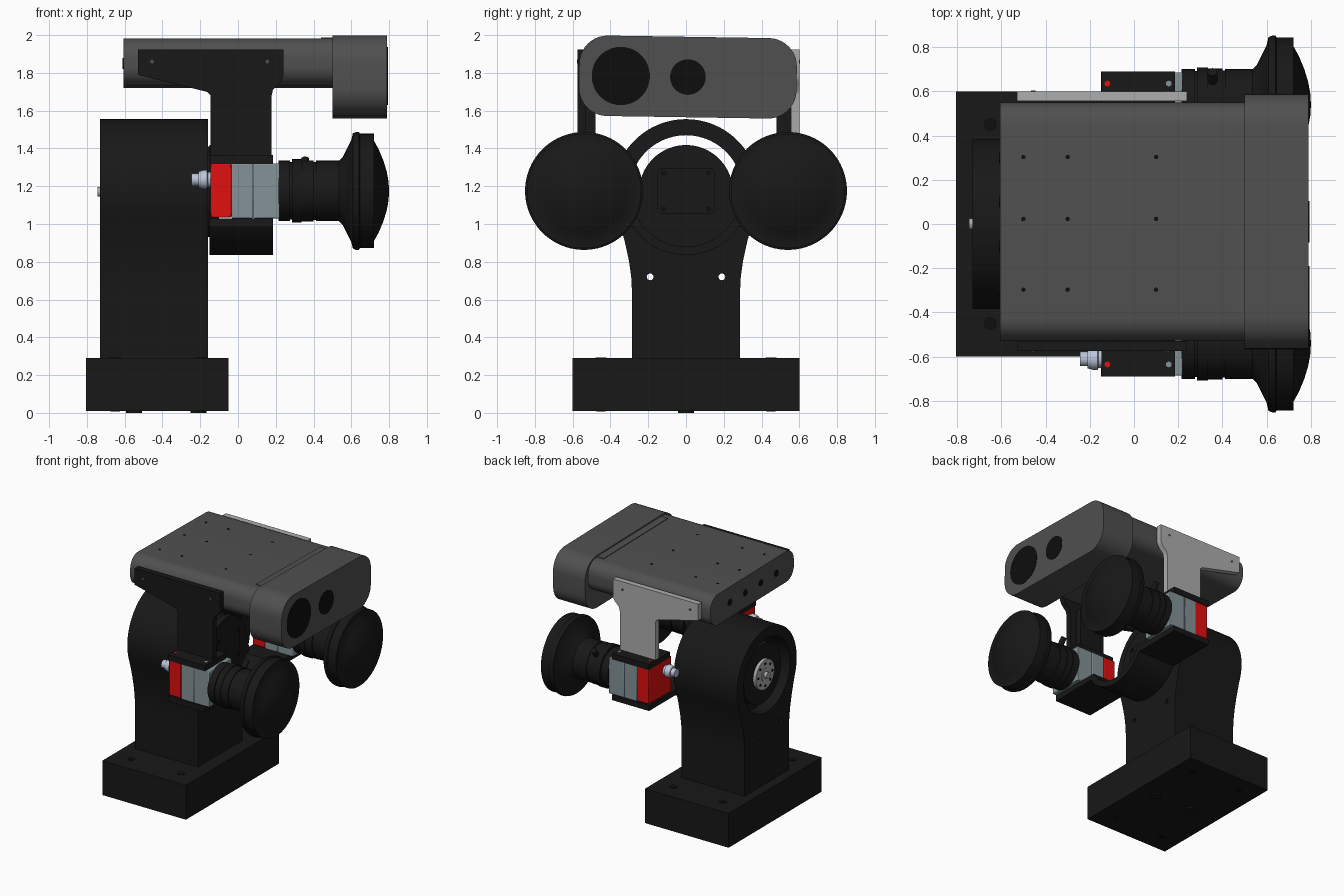
import bpy, bmesh
from math import sin, cos, pi, radians
from mathutils import Matrix, Vector

if "Cube" in bpy.data.objects:
    bpy.data.objects.remove(bpy.data.objects["Cube"])


def material(name, rgb):
    m = bpy.data.materials.new(name)
    m.diffuse_color = (*rgb, 1)
    m.use_nodes = True
    m.node_tree.nodes["Principled BSDF"].inputs["Base Color"].default_value = m.diffuse_color
    return m


BLACK = material("black", (0.009, 0.009, 0.009))
DARK = material("dark_glass", (0.004, 0.004, 0.004))
GREY = material("dark_grey", (0.08, 0.08, 0.08))
LIGHT = material("light_grey", (0.42, 0.42, 0.42))
STEEL = material("blue_grey", (0.23, 0.29, 0.31))
METAL = material("metal", (0.5, 0.55, 0.68))
RED = material("red", (0.75, 0.005, 0.005))


def finish(ob, name, mat, bevel=0):
    ob.name = name
    ob.data.materials.clear()
    ob.data.materials.append(mat)
    bpy.ops.object.select_all(action='DESELECT')
    ob.select_set(True)
    bpy.context.view_layer.objects.active = ob
    bpy.ops.object.shade_smooth_by_angle(angle=radians(35))
    if bevel:
        b = ob.modifiers.new("bevel", 'BEVEL')
        b.width, b.segments = bevel, 2
    return ob


def from_bmesh(bm, name, mat, bevel=0):
    bmesh.ops.recalc_face_normals(bm, faces=bm.faces)
    me = bpy.data.meshes.new(name)
    bm.to_mesh(me)
    bm.free()
    ob = bpy.data.objects.new(name, me)
    bpy.context.collection.objects.link(ob)
    return finish(ob, name, mat, bevel)


def box(name, x, y, z, mat, bevel=0):
    bm = bmesh.new()
    bmesh.ops.create_cube(bm, size=1)
    for v in bm.verts:
        v.co = [(a + b) / 2 + c * abs(b - a) for (a, b), c in zip((x, y, z), v.co)]
    return from_bmesh(bm, name, mat, bevel)


def lathe(name, profile, y, z, mat, steps=64):
    """Spin (x, radius) points round an x-directed axis through (y, z)."""
    bm = bmesh.new()
    vs = [bm.verts.new((x, 0, r)) for x, r in profile]
    es = [bm.edges.new(p) for p in zip(vs, vs[1:])]
    bmesh.ops.spin(bm, geom=vs + es, cent=(0, 0, 0), axis=(1, 0, 0), angle=2 * pi, steps=steps)
    bmesh.ops.remove_doubles(bm, verts=bm.verts, dist=1e-4)
    bmesh.ops.translate(bm, verts=bm.verts, vec=(0, y, z))
    return from_bmesh(bm, name, mat)


def disc(name, centre, r, depth, axis, mat, segments=32):
    bm = bmesh.new()
    rot = Vector((0, 0, 1)).rotation_difference(Vector(axis)).to_matrix().to_4x4()
    bmesh.ops.create_cone(bm, cap_ends=True, segments=segments, radius1=r, radius2=r,
                          depth=depth, matrix=Matrix.Translation(centre) @ rot)
    return from_bmesh(bm, name, mat)


def plate(name, loops, axis, lo, hi, mat, bevel=0):
    """Extrude outlines (first outer, others holes) along x (yz outline) or y (xz outline)."""
    cu = bpy.data.curves.new(name, 'CURVE')
    cu.dimensions, cu.fill_mode, cu.extrude = '2D', 'BOTH', (hi - lo) / 2
    for pts in loops:
        s = cu.splines.new('POLY')
        s.points.add(len(pts) - 1)
        for p, (a, b) in zip(s.points, pts):
            p.co = (a, b, 0, 1)
        s.use_cyclic_u = True
    ob = bpy.data.objects.new(name, cu)
    bpy.context.collection.objects.link(ob)
    bpy.ops.object.select_all(action='DESELECT')
    ob.select_set(True)
    bpy.context.view_layer.objects.active = ob
    bpy.ops.object.convert(target='MESH')
    ob = bpy.context.object
    mid = (lo + hi) / 2
    if axis == 'x':
        m = Matrix(((0, 0, 1, mid), (1, 0, 0, 0), (0, 1, 0, 0), (0, 0, 0, 1)))
    else:
        m = Matrix(((1, 0, 0, 0), (0, 0, -1, mid), (0, 1, 0, 0), (0, 0, 0, 1)))
    ob.data.transform(m)
    bm = bmesh.new()
    bm.from_mesh(ob.data)
    bmesh.ops.remove_doubles(bm, verts=bm.verts, dist=1e-5)
    bmesh.ops.recalc_face_normals(bm, faces=bm.faces)
    bm.to_mesh(ob.data)
    bm.free()
    return finish(ob, name, mat, bevel)


def arc(cy, cz, r, a0, a1, n=24):
    return [(cy + r * cos(radians(a0 + (a1 - a0) * i / n)),
             cz + r * sin(radians(a0 + (a1 - a0) * i / n))) for i in range(n + 1)]


def rounded(cy, cz, hw, hh, r):
    pts = []
    for k, (sy, sz) in enumerate(((1, 1), (-1, 1), (-1, -1), (1, -1))):
        pts += arc(cy + sy * (hw - r), cz + sz * (hh - r), r, 90 * k, 90 * k + 90, 10)
    return pts


AX = 1.17  # height of the tilt axis

# Base block with locating pads and screws
box("base", (-0.805, -0.05), (-0.6, 0.6), (0.01, 0.29), BLACK)
for x in (-0.55, -0.21):
    disc("base_pad", (x, 0, 0.006), 0.042, 0.012, (0, 0, 1), BLACK)
for x in (-0.65, -0.2):
    for y in (-0.45, 0.45):
        disc("base_screw", (x, y, 0.29), 0.03, 0.006, (0, 0, 1), DARK)
        disc("base_underside_screw", (x, y, 0.01), 0.025, 0.006, (0, 0, 1), DARK)

# Post: necked outline under a round head, bored through
side = [(0.285, 0.29), (0.285, 0.62), (0.29, 0.72), (0.303, 0.81), (0.325, 0.91), (0.35, 1.0)]
outline = side + arc(0, AX, 0.385, -15, 195, 60) + [(-y, z) for y, z in reversed(side)]
holes = [arc(0, AX, 0.3, 0, 354, 59)] + [arc(y, 0.72, 0.018, 0, 337.5, 15) for y in (-0.19, 0.19)]
plate("post", [outline] + holes, 'x', -0.73, -0.16, BLACK)

# Tilt motor inside the post, with its grey output hub at the rear
lathe("motor_housing", [(-0.69, 0), (-0.69, 0.24), (-0.14, 0.24), (-0.14, 0)], 0, AX, BLACK)
box("motor_support", (-0.62, -0.2), (-0.12, 0.12), (0.86, 1.0), BLACK)
lathe("motor_hub", [(-0.745, 0), (-0.745, 0.025), (-0.72, 0.025), (-0.72, 0.05), (-0.715, 0.05),
                    (-0.715, 0.12), (-0.69, 0.12)], 0, AX, LIGHT)
for i in range(8):
    a = i * pi / 4
    disc("hub_screw", (-0.716, 0.09 * cos(a), AX + 0.09 * sin(a)), 0.01, 0.006, (1, 0, 0), DARK, 12)

# Tilting cradle: curved trough with flat wings, and its mounting plate
trough = ([(-0.69, 0.985)] + arc(0, AX, 0.335, 213.5, 326.5, 40) + [(0.69, 0.985), (0.69, 1.03)]
          + arc(0, AX, 0.29, 331, 209, 40) + [(-0.69, 1.03)])
plate("cradle", [trough], 'x', -0.15, 0.185, BLACK)
plate("cradle_back", [arc(0, AX, 0.248, 0, 180, 40) + arc(0, AX, 0.31, 200, 340, 40)],
      'x', -0.15, -0.1, BLACK)
plate("motor_flange", [rounded(0, 1.175, 0.15, 0.12, 0.02)], 'x', -0.1, -0.085, BLACK)
for y in (-0.12, 0.12):
    for z in (1.08, 1.27):
        disc("flange_screw", (-0.085, y, z), 0.014, 0.008, (1, 0, 0), DARK, 12)

# Scanner: long body and deeper rounded head, rolled very slightly
scanner = [
    plate("scanner_body", [rounded(0.01, 1.851, 0.538, 0.125, 0.1)], 'x', -0.605, 0.505, GREY),
    plate("scanner_head", [rounded(0.01, 1.778, 0.576, 0.213, 0.15)], 'x', 0.5, 0.79, GREY),
    box("scanner_top_panel", (0.44, 0.5), (-0.4, 0.43), (1.97, 1.981), GREY),
    disc("large_window", (0.79, -0.345, 1.778), 0.154, 0.006, (1, 0, 0), DARK, 64),
    disc("small_window", (0.79, 0.01, 1.778), 0.094, 0.006, (1, 0, 0), DARK, 64)]
for x in (-0.5, -0.3, 0.1):
    for y in (-0.3, 0.02, 0.3):
        scanner.append(disc("scanner_top_screw", (x, y, 1.976), 0.01, 0.004, (0, 0, 1), DARK, 12))
for y in (-0.3, -0.1, 0.1, 0.3):
    scanner.append(disc("rear_port", (-0.605, y, 1.85), 0.025, 0.012, (1, 0, 0), DARK, 20))
c = Vector((0, 0.01, 1.778))
roll = Matrix.Translation(c) @ Matrix.Rotation(radians(-0.9), 4, 'X') @ Matrix.Translation(-c)
for ob in scanner:
    ob.data.transform(roll)

# T-shaped scanner brackets, dark at the front and light at the back
tee = [(-0.53, 1.925), (0.24, 1.925), (0.24, 1.78), (0.225, 1.75), (0.185, 1.71), (0.178, 1.68),
       (0.178, 1.36), (-0.145, 1.36), (-0.145, 1.68), (-0.165, 1.70), (-0.53, 1.79)]
plate("front_bracket", [tee], 'y', -0.575, -0.53, BLACK)
plate("back_bracket", [tee], 'y', 0.555, 0.6, LIGHT)
for s in (-1, 1):
    box("bracket_stiffener", (-0.08, 0.12), (s * 0.48, s * 0.555), (1.36, 1.72), BLACK)
    for x in (-0.455, 0.155):
        disc("bracket_screw", (x, 0.6 if s > 0 else -0.575, 1.86), 0.01, 0.006, (0, 1, 0), GREY, 12)

# Two cameras with wide lenses
lens = [(0.215, 0), (0.215, 0.16), (0.275, 0.16), (0.275, 0.152), (0.285, 0.152), (0.285, 0.168),
        (0.335, 0.168), (0.335, 0.162), (0.40, 0.162), (0.40, 0.154), (0.412, 0.154), (0.412, 0.16),
        (0.535, 0.16), (0.555, 0.18), (0.60, 0.27), (0.608, 0.305), (0.625, 0.312), (0.64, 0.312),
        (0.645, 0.303), (0.72, 0.303), (0.72, 0.265), (0.745, 0.22), (0.77, 0.16), (0.788, 0.1),
        (0.797, 0.05), (0.80, 0)]
for s in (-1, 1):
    cy = s * 0.54
    box("camera_rear", (-0.145, -0.035), (cy - 0.145, cy + 0.145), (1.035, 1.32), RED, 0.006)
    box("camera_middle", (-0.035, 0.08), (cy - 0.145, cy + 0.145), (1.03, 1.32), STEEL, 0.005)
    box("camera_front", (0.08, 0.22), (cy - 0.145, cy + 0.145), (1.03, 1.32), STEEL, 0.005)
    box("camera_top_plate", (-0.148, 0.185), (s * 0.42, s * 0.69), (1.318, 1.365), BLACK)
    disc("plate_rear_screw", (-0.12, s * 0.635, 1.366), 0.013, 0.006, (0, 0, 1), RED, 16)
    disc("plate_front_screw", (0.157, s * 0.635, 1.366), 0.013, 0.006, (0, 0, 1), STEEL, 16)
    lathe("cable_connector", [(-0.245, 0), (-0.245, 0.033), (-0.21, 0.033), (-0.21, 0.042),
                              (-0.185, 0.05), (-0.165, 0.05), (-0.16, 0.04), (-0.14, 0.04)],
          cy - 0.07, 1.235, METAL, 32)
    lathe("lens", lens, cy, AX + 0.005, BLACK, 80)
    disc("focus_knob", (0.355, cy + 0.115, 1.305), 0.022, 0.1, (0, 0.66, 0.75), BLACK, 20)
